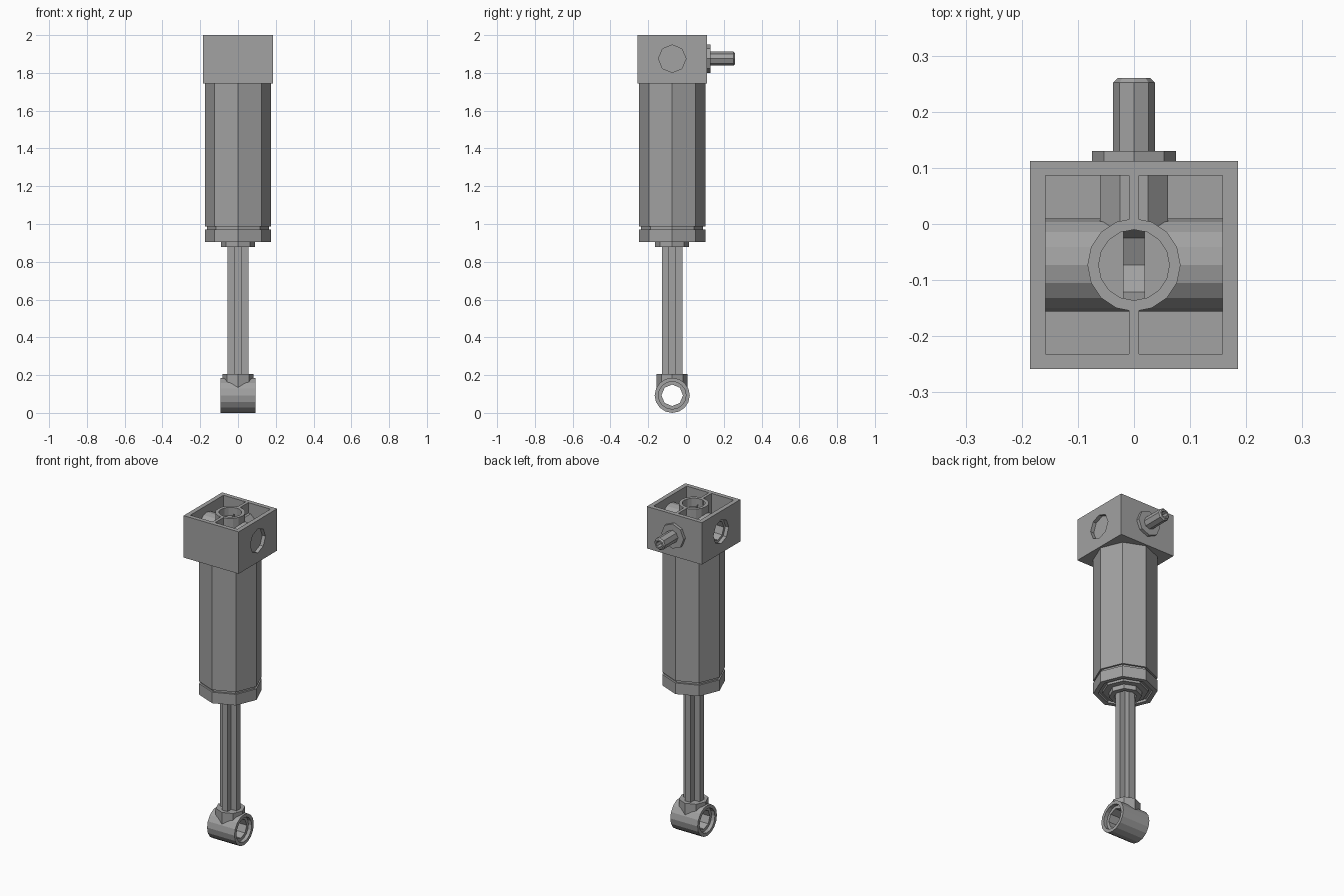
import bpy, bmesh, math
from mathutils import Matrix, Vector

if "Cube" in bpy.data.objects:
    bpy.data.objects.remove(bpy.data.objects["Cube"], do_unlink=True)

AXIS_Y = -0.073      # centre line of the cylinder
HEAD_Z = 1.875       # height of the cross hole
EYE_Z = 0.093        # height of the lower eye

grey = bpy.data.materials.new("light grey plastic")
grey.use_nodes = True
grey.diffuse_color = (0.36, 0.36, 0.36, 1)
grey.node_tree.nodes["Principled BSDF"].inputs["Base Color"].default_value = grey.diffuse_color

TURN = {"Z": Matrix(), "X": Matrix.Rotation(math.pi / 2, 4, "Y"),
        "Y": Matrix.Rotation(-math.pi / 2, 4, "X")}


def finish(name, bm):
    bmesh.ops.remove_doubles(bm, verts=bm.verts, dist=1e-5)
    bmesh.ops.recalc_face_normals(bm, faces=bm.faces)
    mesh = bpy.data.meshes.new(name)
    bm.to_mesh(mesh)
    bm.free()
    mesh.materials.append(grey)
    obj = bpy.data.objects.new(name, mesh)
    bpy.context.scene.collection.objects.link(obj)
    return obj


def lathe(name, profile, sides, centre, axis="Z", phase=0.0):
    """Revolve (radius, height) points; the profile starts and ends on the axis."""
    bm = bmesh.new()
    place = Matrix.Translation(centre) @ TURN[axis]
    rings = []
    for r, h in profile:
        rings.append([bm.verts.new(place @ Vector((r * math.cos(a), r * math.sin(a), h)))
                      for a in (phase + math.tau * i / sides for i in range(sides))]
                     if r else [bm.verts.new(place @ Vector((0, 0, h)))] * sides)
    for a, b in zip(rings, rings[1:]):
        for i in range(sides):
            j = (i + 1) % sides
            bm.faces.new(list(dict.fromkeys((a[i], a[j], b[j], b[i]))))
    # merge the fans of the flat ends
    bmesh.ops.dissolve_limit(bm, angle_limit=0.01, verts=bm.verts, edges=bm.edges)
    return finish(name, bm)


def rod(name, r, start, end, sides, centre, axis="Z", phase=0.0):
    return lathe(name, [(0, start), (r, start), (r, end), (0, end)], sides, centre, axis, phase)


def box(name, low, high):
    bm = bmesh.new()
    bmesh.ops.create_cube(bm, size=1)
    for v in bm.verts:
        v.co = [(a + b) / 2 + c * (b - a) for a, b, c in zip(low, high, v.co)]
    return finish(name, bm)


def combine(target, tools, operation):
    bpy.context.view_layer.objects.active = target
    for tool in tools:
        mod = target.modifiers.new(operation, "BOOLEAN")
        mod.operation, mod.solver, mod.object = operation, "EXACT", tool
        bpy.ops.object.modifier_apply(modifier=mod.name)
        bpy.data.objects.remove(tool, do_unlink=True)


# Head block: open box with a middle rib
head_at = (0, AXIS_Y, HEAD_Z)
head = box("head_block", (-0.185, -0.258, 1.745), (0.185, 0.112, 2.0))
combine(head, [box("pocket", (min(s * 0.009, s * 0.158), -0.232, 1.775),
                   (max(s * 0.009, s * 0.158), 0.086, 2.1)) for s in (-1, 1)], "DIFFERENCE")

# Inner tubes of the head
combine(head, [
    rod("cross_tube", 0.083, -0.17, 0.17, 16, head_at, "X"),
    rod("top_tube", 0.083, 1.76, 2.0, 16, (0, AXIS_Y, 0)),
    rod("port_boss", 0.066, 0, 0.17, 8, head_at, "Y", math.pi / 8),
], "UNION")

# Cross hole with wider mouths, and the round well on top with its slot
combine(head, [
    rod("bore", 0.057, -0.3, 0.3, 8, head_at, "X"),
    rod("right_mouth", 0.073, -0.3, -0.163, 8, head_at, "X"),
    rod("left_mouth", 0.073, 0.163, 0.3, 8, head_at, "X"),
    rod("middle_bore", 0.068, -0.019, 0.019, 8, head_at, "X"),
    rod("well", 0.063, 1.95, 2.1, 16, (0, AXIS_Y, 0)),
    box("slot", (-0.019, AXIS_Y - 0.067, HEAD_Z), (0.019, AXIS_Y + 0.067, 1.96)),
], "DIFFERENCE")

# Hose port on the back
port_at = (0, 0, HEAD_Z)
lathe("port_flange", [(0, 0.11), (0.075, 0.11), (0.075, 0.13), (0, 0.13)], 8, port_at, "Y")
lathe("hose_port", [(0, 0.12), (0.037, 0.12), (0.037, 0.252), (0.029, 0.26),
                    (0.02, 0.26), (0.02, 0.17), (0, 0.17)], 8, port_at, "Y")

# Barrel with groove, end cap and rod guide
lathe("barrel", [(0, 1.75), (0.175, 1.75), (0.175, 0.986), (0.164, 0.986), (0.164, 0.972),
                 (0.175, 0.972), (0.175, 0.905), (0.148, 0.905), (0.148, 0.92), (0.125, 0.92),
                 (0.125, 0.905), (0.09, 0.905), (0.09, 0.878), (0.062, 0.878), (0.062, 0.905),
                 (0, 0.905)], 8, (0, AXIS_Y, 0))

# Cross-shaped piston rod
w, t = 0.055, 0.019
quarter = [(w, -t), (w, t), (t, t)]
bm = bmesh.new()
outline = []
for turn in range(4):
    for p in quarter:
        co = Matrix.Rotation(turn * math.pi / 2, 3, "Z") @ Vector((*p, 0))
        outline.append(bm.verts.new(co + Vector((0, AXIS_Y, 0.19))))
side = bmesh.ops.extrude_face_region(bm, geom=[bm.faces.new(outline)])
bmesh.ops.translate(bm, vec=(0, 0, 0.72),
                    verts=[g for g in side["geom"] if isinstance(g, bmesh.types.BMVert)])
finish("piston_rod", bm)

# Lower eye with neck
eye_at = (0, AXIS_Y, EYE_Z)
eye = rod("lower_eye", 0.093, -0.092, 0.092, 16, eye_at, "X")
combine(eye, [rod("neck", 0.082, EYE_Z, 0.205, 8, (0, AXIS_Y, 0))], "UNION")
combine(eye, [
    rod("eye_bore", 0.057, -0.2, 0.2, 8, eye_at, "X"),
    rod("eye_right_mouth", 0.073, -0.2, -0.07, 16, eye_at, "X"),
    rod("eye_left_mouth", 0.073, 0.07, 0.2, 16, eye_at, "X"),
], "DIFFERENCE")
